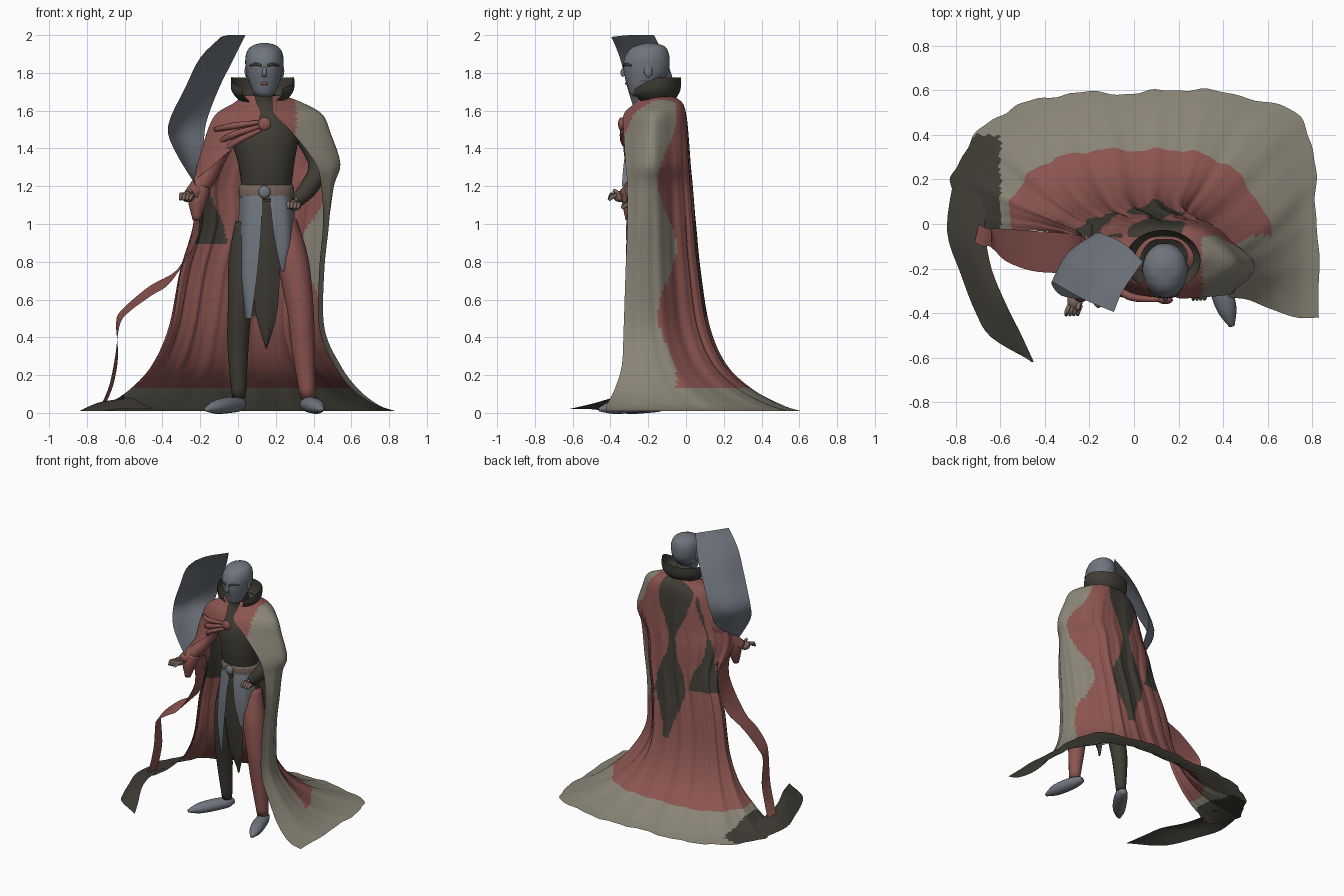
import bpy, bmesh, math
from mathutils import Vector as V


def material(name, c):
    m = bpy.data.materials.new(name)
    m.diffuse_color = (*c, 1)
    return m


RED = material("red_cloth", (.26, .09, .08))
DARK = material("dark_cloth", (.05, .045, .035))
KHAKI = material("khaki_cloth", (.25, .23, .18))
GREY = material("blue_grey", (.16, .18, .21))
SKIN = material("skin", (.20, .14, .11))


def spline(p, n, closed=False):
    """Catmull-Rom through p with n steps per span."""
    k, out = len(p), []
    for i in range(k if closed else k - 1):
        at = lambda j: p[j % k] if closed else p[max(0, min(k - 1, j))]
        a, b, c, d = at(i - 1), at(i), at(i + 1), at(i + 2)
        for s in range(n):
            t = s / n
            out.append(.5 * (2 * b + (c - a) * t + (2 * a - 5 * b + 4 * c - d) * t * t
                             + (3 * b - a - 3 * c + d) * t ** 3))
    return out if closed else out + [p[-1]]


def skin(name, rows, mats, nu=4, nv=4, closed=False, fold=None, pick=None):
    """Smooth surface through rows of points; closed rows get end caps."""
    rows = [spline([V(q) for q in r], nu, closed) for r in rows]
    cols = [spline(list(c), nv) for c in zip(*rows)]
    m, n = len(cols), len(cols[0])
    bm = bmesh.new()
    g = [[bm.verts.new(fold(p, i / (m - 1)) if fold else p) for p in c] for i, c in enumerate(cols)]
    for i in range(m if closed else m - 1):
        for j in range(n - 1):
            k = (i + 1) % m
            f = bm.faces.new((g[i][j], g[k][j], g[k][j + 1], g[i][j + 1]))
            if pick:
                f.material_index = pick(f.calc_center_median())
    if closed:
        bm.faces.new([c[0] for c in g])
        bm.faces.new([c[-1] for c in g])
    bmesh.ops.recalc_face_normals(bm, faces=bm.faces)
    for f in bm.faces:
        f.smooth = True
    me = bpy.data.meshes.new(name)
    bm.to_mesh(me)
    bm.free()
    for mt in mats:
        me.materials.append(mt)
    ob = bpy.data.objects.new(name, me)
    bpy.context.collection.objects.link(ob)
    return ob


def body(name, rings, mat):
    """Stack of horizontal ellipses: (x, y, z, rx, ry)."""
    rows = [[(x + rx * math.cos(a), y + ry * math.sin(a), z)
             for a in (i * math.pi / 5 for i in range(10))] for x, y, z, rx, ry in rings]
    return skin(name, rows, [mat], 3, 4, True)


def tube(name, path, mat, flat=1):
    """Round limb along (x, y, z, radius)."""
    pts = [V(p[:3]) for p in path]
    d = (pts[-1] - pts[0]).normalized()
    ref = V((0, 0, 1)) if abs(d.z) < .8 else V((0, 1, 0))
    rows = []
    for i, p in enumerate(pts):
        t = (pts[min(i + 1, len(pts) - 1)] - pts[max(i - 1, 0)]).normalized()
        a = t.cross(ref).normalized()
        b = a.cross(t)
        r = path[i][3]
        rows.append([p + r * (a * math.cos(q) + b * flat * math.sin(q))
                     for q in (k * math.pi / 4 for k in range(8))])
    return skin(name, rows, [mat], 2, 4, True)


def ball(name, c, s, mat):
    bpy.ops.mesh.primitive_uv_sphere_add(segments=20, ring_count=12, location=c)
    ob = bpy.context.object
    ob.name, ob.scale = name, s
    ob.data.materials.append(mat)
    bpy.ops.object.shade_smooth()


# Cape: z, left end x y, left x, back y, right x, right end x y, right corner inset
cape = []
for z, lx, ly, xl, yb, xr, rx, ry, k in [
        (.01, -.72, -.02, -.82, .59, .82, .83, -.42, .045), (.04, -.67, -.02, -.70, .50, .74, .73, -.42, .07),
        (.12, -.56, -.03, -.57, .35, .64, .61, -.38, .12), (.25, -.44, -.03, -.45, .21, .54, .51, -.34, .17),
        (.45, -.35, -.04, -.36, .12, .45, .43, -.33, .2), (.75, -.30, -.05, -.30, .07, .45, .43, -.32, .2),
        (1.0, -.22, -.10, -.23, .045, .48, .45, -.31, .2), (1.2, -.24, -.27, -.24, .03, .51, .44, -.31, .2),
        (1.32, -.12, -.32, -.21, .02, .545, .41, -.32, .18), (1.48, .06, -.335, -.16, .01, .49, .29, -.33, .16),
        (1.58, .12, -.32, -.11, 0, .44, .19, -.33, .14), (1.64, .10, -.26, -.02, -.02, .34, .18, -.27, .1),
        (1.68, .09, -.22, .03, -.07, .24, .18, -.23, .1)]:
    w, L, R = xr - xl, yb - ly, yb - ry
    cape.append([(lx, ly, z), (xl, ly + .35 * L, z), (xl + .1 * w, ly + .78 * L, z), (xl + .28 * w, yb - .02 * L, z),
                 (xl + .5 * w, yb, z), (xl + .7 * w, yb - (k - .08) * .3 * R, z),
                 (xr - k * w, ry + (.92 - .7 * k) * R, z), (xr, ry + (.55 - k) * R, z), (rx, ry, z)])


def folds(p, u):
    d = V((p.x - .13, p.y + .18, 0)).normalized()
    amp = .008 * max(0, min(1, (1.6 - p.z) * 1.5)) * min(1, 8 * u, 8 * (1 - u))
    return p + d * amp * (math.sin(u * 62) + .4 * math.sin(u * 141 + 2) - .2)


def cape_colour(c):
    wave = .05 * math.sin(c.z * 9)
    if c.z < .13:
        return 1 if c.x < -.6 and c.y < .4 else 2
    if c.x > .28 + wave * .6 and c.y < -.1 + wave:
        return 2
    if c.y > -.06 and (c.z > .5 and abs(c.x - .1) < .08 + wave or c.z > .9 and c.x < -.1 + wave):
        return 1
    return 0


skin("cape", cape, [RED, DARK, KHAKI], 14, 9, fold=folds, pick=cape_colour)

# Trailing end of the cape on the floor, and the strip that hangs to it
skin("cape_tail", [
    [(-.66, .12, .05), (-.74, .16, .03), (-.81, .2, .01)], [(-.67, -.02, .06), (-.75, -.02, .05), (-.84, -.03, .01)],
    [(-.64, -.2, .07), (-.70, -.2, .06), (-.78, -.22, .01)], [(-.57, -.37, .08), (-.63, -.38, .06), (-.71, -.4, .01)],
    [(-.51, -.49, .05), (-.57, -.5, .04), (-.64, -.51, .02)], [(-.45, -.62, .02), (-.46, -.62, .02), (-.47, -.61, .02)]],
    [DARK])
skin("cape_strip", [
    [(-.22, -.06, 1.1), (-.22, -.24, 1.14)], [(-.25, -.05, .92), (-.21, -.23, .94)],
    [(-.32, -.04, .76), (-.35, -.22, .70)], [(-.47, -.03, .67), (-.46, -.21, .62)],
    [(-.61, -.02, .55), (-.57, -.17, .54)], [(-.645, -.02, .48), (-.625, -.12, .47)],
    [(-.635, -.02, .3), (-.65, -.1, .3)], [(-.66, -.02, .15), (-.68, -.1, .15)],
    [(-.70, 0, .05), (-.72, -.08, .05)]], [RED])

# Large curved plate rising behind the raised arm
skin("curved_plate", [
    [(-.09, -.395, 1.99), (-.05, -.30, 2.0), (.04, -.17, 2.0)], [(-.20, -.35, 1.88), (-.14, -.22, 1.87), (-.03, -.10, 1.86)],
    [(-.28, -.31, 1.72), (-.22, -.17, 1.71), (-.10, -.06, 1.72)], [(-.37, -.26, 1.52), (-.30, -.13, 1.52), (-.17, -.04, 1.53)],
    [(-.33, -.32, 1.38), (-.28, -.19, 1.38), (-.18, -.1, 1.38)], [(-.22, -.34, 1.2), (-.21, -.28, 1.2), (-.18, -.2, 1.2)]],
    [GREY])

# Standing collar, open at the front and tallest at the sides
collar = []
for r, z, dip in [(.085, 1.63, 0), (.13, 1.66, 0), (.165, 1.71, .02), (.168, 1.775, .05)]:
    row = []
    for i in range(11):
        a = math.radians(-52 + 284 * i / 10)
        front = max(0, -math.sin(a))
        row.append((.13 + r * math.cos(a), -.165 + r * .82 * math.sin(a), z - dip * front * 1.5))
    collar.append(row)
skin("collar", collar, [DARK])

# Head, hair and face
head = [(.14, -.25, 1.675, .03, .03), (.14, -.24, 1.695, .057, .06), (.14, -.228, 1.75, .08, .088),
        (.14, -.217, 1.80, .092, .112), (.14, -.214, 1.86, .098, .117), (.14, -.208, 1.91, .088, .102),
        (.14, -.203, 1.94, .06, .073), (.14, -.203, 1.955, .012, .015)]
body("head", head, GREY)
body("hair", [(x, y + .012, z + .004, rx + .004, ry) for x, y, z, rx, ry in head[2:]], GREY)
tube("nose", [(.14, -.322, 1.835, .008), (.14, -.336, 1.80, .012), (.14, -.325, 1.785, .013)], GREY)
tube("mouth", [(.115, -.302, 1.742, .005), (.14, -.315, 1.744, .008), (.165, -.302, 1.742, .005)], RED)
for s in (-1, 1):
    ball("ear", (.14 + s * .094, -.2, 1.81), (.011, .022, .034), GREY)
    tube("brow", [(.14 + s * .015, -.328, 1.838, .007), (.14 + s * .045, -.318, 1.846, .008),
                  (.14 + s * .075, -.288, 1.838, .005)], DARK)

# Torso, belt and chest clasp
body("torso", [(.15, -.17, .93, .14, .11), (.15, -.18, 1.12, .13, .10), (.15, -.19, 1.3, .145, .12),
               (.14, -.18, 1.47, .18, .125), (.14, -.16, 1.58, .16, .09), (.14, -.16, 1.64, .07, .065),
               (.14, -.18, 1.73, .055, .06)], DARK)
body("belt", [(.15, -.18, 1.13, .136, .108), (.15, -.18, 1.15, .146, .118),
              (.15, -.18, 1.19, .146, .12), (.15, -.18, 1.21, .136, .112)], SKIN)
ball("buckle", (.14, -.305, 1.17), (.032, .018, .034), GREY)
ball("cape_clasp", (.14, -.342, 1.53), (.035, .018, .035), RED)
for i in range(3):
    d = i * .035
    tube("chest_fold", [(-.12 + d * .5, -.25, 1.5 - d * 2, .012), (-.02, -.325, 1.52 - d * 1.3, .018),
                        (.12, -.34, 1.54 - d * .6, .01)], RED)

# Coat skirt: side panels and pointed middle cloth
for s, low in ((-1, .5), (1, .75)):
    skin("coat_panel", [[(.15 + s * a, y + .1, z), (.15 + s * b, y + .02, z), (.15 + s * c, y, z)]
                        for a, b, c, y, t in [(.14, .10, .02, -.295, 0), (.15, .11, .03, -.315, .33),
                                              (.14, .12, .05, -.315, .66), (.12, .10, .08, -.30, 1)]
                        for z in [1.15 + (low - 1.15) * t]], [GREY])
skin("middle_cloth", [[(.15 - w, y, z), (.15, y - .015, z), (.15 + w, y, z)] for w, y, z in
                      [(.04, -.29, 1.12), (.07, -.28, .85), (.06, -.24, .55), (.003, -.2, .34)]], [DARK])

# Legs and shoes
tube("right_leg", [(.07, -.18, 1.0, .085), (.035, -.19, .8, .085), (.01, -.19, .55, .064),
                   (.0, -.16, .35, .056), (.005, -.14, .08, .036)], DARK)
tube("left_leg", [(.23, -.18, 1.0, .085), (.29, -.22, .8, .085), (.33, -.24, .55, .07),
                  (.345, -.23, .35, .062), (.37, -.225, .08, .04)], RED)
for s, pts in (("right", [(.02, -.09), (0, -.14), (-.06, -.23), (-.12, -.31), (-.17, -.37)]),
               ("left", [(.355, -.16), (.37, -.22), (.395, -.31), (.42, -.39), (.44, -.46)])):
    tube(s + "_shoe", [(x, y, z, r) for (x, y), z, r in
                       zip(pts, (.045, .045, .04, .03, .018), (.025, .045, .05, .042, .012))], GREY, .85)

# Arms, cuffs and hands
tube("right_arm", [(-.03, -.15, 1.55, .07), (-.13, -.15, 1.35, .065), (-.18, -.24, 1.23, .055),
                   (-.25, -.32, 1.15, .04)], RED)
tube("left_arm", [(.33, -.15, 1.53, .07), (.43, -.18, 1.33, .06), (.38, -.25, 1.2, .05),
                  (.31, -.28, 1.12, .035)], DARK)
tube("right_cuff", [(-.20, -.27, 1.19, .055), (-.215, -.29, 1.12, .05), (-.22, -.3, 1.02, .02)], RED)
for s, x, y, z, d in (("right", -.265, -.345, 1.145, -1), ("left", .30, -.275, 1.10, -.6)):
    ball(s + "_palm", (x, y, z), (.035, .04, .03), SKIN)
    for i in range(4):
        o = (i - 1.5) * .017
        tube(s + "_finger", [(x + o, y - .02, z + .01, .010), (x + o + d * .012, y - .05, z + .012 - .006 * i, .010),
                             (x + o + d * .014, y - .064, z - .018, .007)], SKIN)
    tube(s + "_thumb", [(x - d * .02, y, z + .01, .012), (x - d * .012, y - .04, z + .035, .009)], SKIN)
